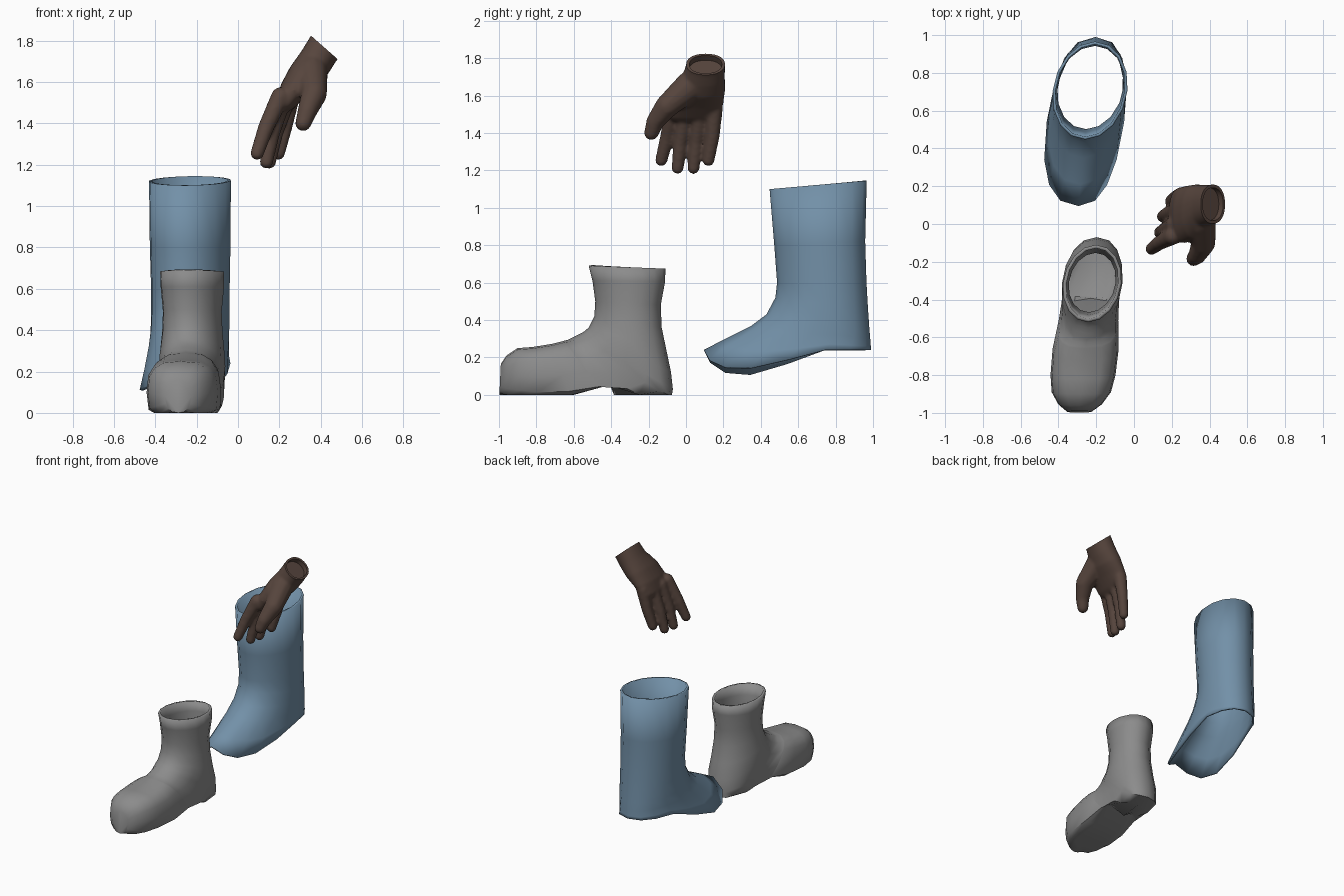
import bpy, bmesh, math
from mathutils import Vector

if "Cube" in bpy.data.objects:
    bpy.data.objects.remove(bpy.data.objects["Cube"])


def material(name, rgb):
    m = bpy.data.materials.new(name)
    m.diffuse_color = (*rgb, 1)
    m.use_nodes = True
    m.node_tree.nodes["Principled BSDF"].inputs["Base Color"].default_value = m.diffuse_color
    return m


grey = material("grey_leather", (0.26, 0.26, 0.26))
blue = material("blue_cloth", (0.17, 0.28, 0.39))
brown = material("dark_brown", (0.095, 0.060, 0.047))


def oval(n, e):
    """Unit superellipse points (u, v), starting at u = -1."""
    out = []
    for i in range(n):
        a = 2 * math.pi * i / n
        c, s = -math.cos(a), math.sin(a)
        out.append((math.copysign(abs(c) ** (2 / e), c), math.copysign(abs(s) ** (2 / e), s)))
    return out


def loft(bm, rings, cap_start=False, cap_end=False):
    rows = [[bm.verts.new(p) for p in r] for r in rings]
    n = len(rows[0])
    for a, b in zip(rows, rows[1:]):
        for i in range(n):
            j = (i + 1) % n
            bm.faces.new((a[i], a[j], b[j], b[i]))
    if cap_start:
        bm.faces.new(rows[0])
    if cap_end:
        bm.faces.new(rows[-1][::-1])
    bmesh.ops.recalc_face_normals(bm, faces=bm.faces[:])


def finish(bm, name, mat):
    me = bpy.data.meshes.new(name)
    bm.to_mesh(me)
    bm.free()
    me.materials.append(mat)
    ob = bpy.data.objects.new(name, me)
    bpy.context.collection.objects.link(ob)
    return ob


def smooth(ob, deg=50):
    bpy.ops.object.select_all(action='DESELECT')
    ob.select_set(True)
    bpy.context.view_layer.objects.active = ob
    bpy.ops.object.shade_smooth_by_angle(angle=math.radians(deg))


def shell(ob, t):
    m = ob.modifiers.new("thickness", 'SOLIDIFY')
    m.thickness, m.offset = t, -1


# --- boot: tilted rings swing from the shaft round the heel to the toe
# (front y, front z, back y, back z, half width, squareness)
BOOT = [(-.52, .69, -.11, .675, .155, 2), (-.50, .61, -.112, .605, .153, 2),
        (-.485, .5, -.135, .48, .142, 2), (-.49, .42, -.13, .36, .146, 2),
        (-.52, .36, -.105, .24, .155, 2), (-.55, .335, -.08, .12, .16, 2.2),
        (-.58, .32, -.07, .03, .155, 2.3), (-.61, .305, -.075, -.02, .152, 2.5),
        (-.63, .295, -.2, -.06, .152, 2.6), (-.65, .29, -.385, -.06, .158, 3),
        (-.66, .287, -.40, -.03, .16, 3), (-.72, .272, -.6, -.06, .175, 3),
        (-.82, .256, -.78, -.06, .172, 3), (-.90, .25, -.88, -.05, .157, 2.8),
        (-.96, .21, -.95, -.03, .115, 2.6), (-.99, .165, -.998, .0, .065, 2.3)]


def sole(y):
    return 0.055 * (y + 0.6) / 0.2 if -0.6 < y < -0.39 else 0.0


rings = []
for fy, fz, by, bz, hw, e in BOOT:
    ring = []
    for u, v in oval(16, e):
        y = (fy + by) / 2 + u * (by - fy) / 2
        z = (fz + bz) / 2 + u * (bz - fz) / 2
        ring.append((-0.19 + 0.1 * y + v * hw, y, max(z, sole(y))))
    rings.append(ring)
bm = bmesh.new()
loft(bm, rings, cap_end=True)
boot = finish(bm, "boot", grey)
shell(boot, 0.018)
smooth(boot)

# --- shin guard: open tube whose lower rings reach forward and droop
# (front y, front z, back y, back z, half width, squareness, droop)
GUARD = [(.447, 1.10, .966, 1.145, .198, 2, 0), (.472, .8, .958, .82, .195, 2, 0),
         (.487, .6, .965, .6, .19, 2, 0), (.478, .52, .973, .46, .19, 2, 0),
         (.43, .43, .98, .36, .19, 2.1, 0), (.35, .37, .985, .30, .192, 2.2, .2),
         (.21, .30, .988, .26, .197, 2.3, .6), (.095, .24, .99, .24, .205, 2.4, 1)]
rings = []
for fy, fz, by, bz, hw, e, d in GUARD:
    ring = []
    for u, v in oval(16, e):
        y = (fy + by) / 2 + u * (by - fy) / 2
        z = (fz + bz) / 2 + u * (bz - fz) / 2
        s = math.sin(math.pi * max(0, u + 1) ** .6 / 1.4 ** .6) if u < .4 else 0
        z -= d * s * (0.115 - 0.018 * v)
        ring.append((-0.303 + 0.1 * y + v * hw - .015 * d * s, y, z))
    rings.append(ring)
bm = bmesh.new()
loft(bm, rings)
guard = finish(bm, "shin_guard", blue)
shell(guard, 0.015)
smooth(guard)

# --- hand: lofted palm plus chains of balls, fused by a remesh
# palm rings: centre, half width in y, thickness direction, half thickness
PALM = [((.445, .107, 1.797), .106, (.75, -.66), .088), ((.415, .105, 1.765), .104, (.75, -.66), .086),
        ((.375, .095, 1.70), .113, (.78, -.6), .086), ((.325, .065, 1.63), .145, (.85, -.5), .086),
        ((.27, .05, 1.56), .15, (.9, -.4), .07), ((.228, .043, 1.49), .142, (.95, -.3), .048),
        ((.215, .04, 1.465), .12, (.95, -.3), .03)]
bm = bmesh.new()
rings = []
for c, hy, (dx, dz), ht in PALM:
    rings.append([Vector(c) + Vector((dx * ht * v, hy * u, dz * ht * v)) for u, v in oval(24, 2.2)])
loft(bm, rings, True, True)

# paths of (x, y, z, radius) for the four fingers and the thumb
DIGITS = [
    [(.205, -.065, 1.53, .044), (.135, -.10, 1.38, .037), (.092, -.132, 1.255, .031)],
    [(.215, -.003, 1.52, .044), (.165, -.03, 1.35, .036), (.137, -.045, 1.213, .031)],
    [(.235, .075, 1.52, .044), (.18, .055, 1.35, .036), (.152, .04, 1.213, .031)],
    [(.255, .152, 1.53, .044), (.225, .142, 1.38, .036), (.195, .12, 1.255, .031)],
    [(.355, .02, 1.65, .08), (.368, -.10, 1.545, .062), (.335, -.165, 1.46, .046), (.315, -.185, 1.4, .037)]]
for path in DIGITS:
    for a, b in zip(path, path[1:]):
        for k in range(13):
            x, y, z, r = Vector(a).lerp(Vector(b), k / 12)
            new = bmesh.ops.create_icosphere(bm, subdivisions=2, radius=r + .003)["verts"]
            bmesh.ops.translate(bm, verts=new, vec=(x, y, z))
blob = finish(bm, "hand_blank", brown)
m = blob.modifiers.new("fuse", 'REMESH')
m.mode, m.voxel_size = 'VOXEL', 0.01
m = blob.modifiers.new("soften", 'SMOOTH')
m.factor, m.iterations = 0.5, 6
bpy.context.view_layer.update()
fused = blob.evaluated_get(bpy.context.evaluated_depsgraph_get())
bm = bmesh.new()
bm.from_mesh(fused.to_mesh())
bpy.data.objects.remove(blob)

# trim the wrist flat, then sink its centre to leave a cuff rim
axis = Vector((.66, 0, .75)).normalized()
bmesh.ops.bisect_plane(bm, geom=bm.verts[:] + bm.edges[:] + bm.faces[:], dist=1e-5,
                       plane_co=(.418, .105, 1.767), plane_no=axis, clear_outer=True)
bmesh.ops.remove_doubles(bm, verts=[v for v in bm.verts if v.is_boundary], dist=0.002)
rim = [e for e in bm.edges if e.is_boundary]
caps = bmesh.ops.holes_fill(bm, edges=rim, sides=0)["faces"]
for f in caps:
    mid = f.calc_center_median()
    sunk = bmesh.ops.extrude_discrete_faces(bm, faces=[f])["faces"][0]
    for v in sunk.verts:
        v.co = mid + (v.co - mid) * 0.84
    deep = bmesh.ops.extrude_discrete_faces(bm, faces=[sunk])["faces"][0]
    bmesh.ops.translate(bm, verts=deep.verts[:], vec=axis * -0.035)
bmesh.ops.recalc_face_normals(bm, faces=bm.faces[:])
hand = finish(bm, "hand", brown)
smooth(hand)
